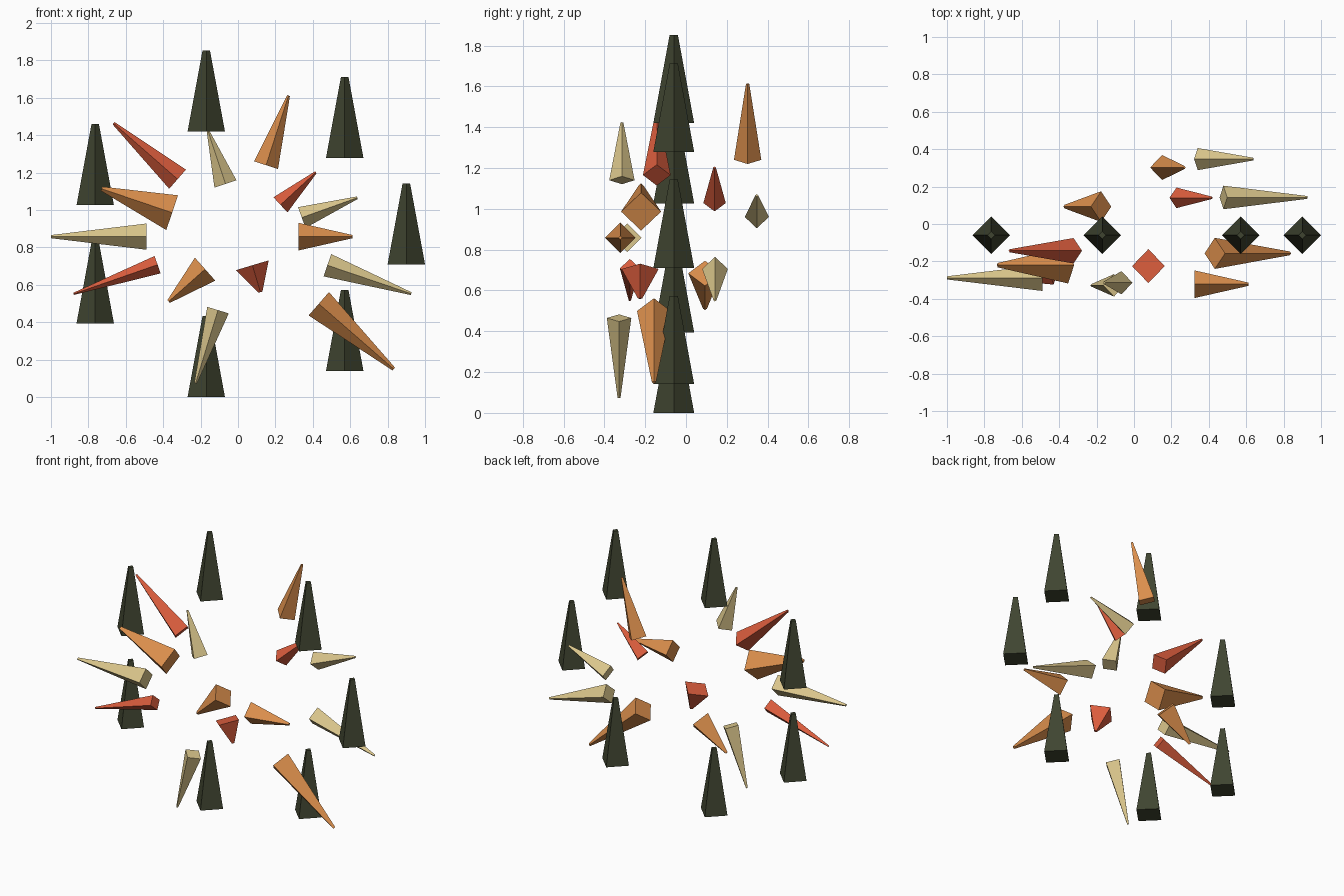
import bpy, bmesh, math
from mathutils import Matrix, Vector

if "Cube" in bpy.data.objects:
    bpy.data.objects.remove(bpy.data.objects["Cube"])


def material(name, srgb):
    m = bpy.data.materials.new(name)
    m.diffuse_color = [((c + 0.055) / 1.055) ** 2.4 for c in srgb] + [1.0]
    m.use_nodes = True
    m.node_tree.nodes["Principled BSDF"].inputs["Base Color"].default_value = m.diffuse_color
    return m


DARK = material("dark_olive", (0.25, 0.27, 0.19))
RED = material("brick_red", (0.86, 0.365, 0.24))
ORANGE = material("warm_orange", (0.86, 0.56, 0.30))
CREAM = material("straw_cream", (0.86, 0.78, 0.55))


def spike(name, base, tip, y, r_base, r_tip, mat):
    """Four-sided tapered spike in the plane y, from base (x, z) to tip (x, z)."""
    dx, dz = tip[0] - base[0], tip[1] - base[1]
    length = math.hypot(dx, dz)
    bm = bmesh.new()
    bmesh.ops.create_cone(bm, cap_ends=True, segments=4, radius1=r_base,
                          radius2=r_tip, depth=length,
                          matrix=Matrix.Translation((0, 0, length / 2)))
    mesh = bpy.data.meshes.new(name)
    bm.to_mesh(mesh)
    bm.free()
    mesh.materials.append(mat)
    obj = bpy.data.objects.new(name, mesh)
    obj.location = Vector((base[0], y, base[1]))
    obj.rotation_euler = (0, math.atan2(dx, dz), 0)
    bpy.context.collection.objects.link(obj)


# Ring of seven upright dark spikes on an ellipse
for i in range(7):
    a = 2 * math.pi * i / 7
    x, z = 0.025 + 0.875 * math.cos(a), 0.71 + 0.728 * math.sin(a)
    spike(f"dark_spike_{i + 1}", (x, z), (x, z + 0.433), -0.06, 0.10, 0.02, DARK)

# Burst of coloured spikes: base, tip, depth y, base radius
burst = {
    "red_spike": (RED, [
        ((-0.323, 1.165), (-0.665, 1.464), -0.143, 0.068),
        ((-0.430, 0.708), (-0.879, 0.552), -0.275, 0.049),
        ((0.077, 0.705), (0.120, 0.561), -0.225, 0.091),
        ((0.227, 1.028), (0.416, 1.202), 0.140, 0.055)]),
    "orange_spike": (ORANGE, [
        ((-0.352, 0.986), (-0.729, 1.114), -0.220, 0.098),
        ((-0.176, 0.684), (-0.371, 0.511), 0.093, 0.082),
        ((0.432, 0.499), (0.833, 0.150), -0.157, 0.083),
        ((0.323, 0.858), (0.611, 0.858), -0.322, 0.074),
        ((0.150, 1.240), (0.270, 1.612), 0.302, 0.067)]),
    "cream_spike": (CREAM, [
        ((-0.489, 0.858), (-1.000, 0.858), -0.288, 0.070),
        ((-0.107, 0.465), (-0.227, 0.074), -0.328, 0.060),
        ((0.478, 0.705), (0.926, 0.553), 0.142, 0.063),
        ((0.341, 0.960), (0.638, 1.066), 0.347, 0.059),
        ((-0.067, 1.140), (-0.160, 1.422), -0.314, 0.062)]),
}
for name, (mat, spikes) in burst.items():
    for i, (base, tip, y, r) in enumerate(spikes):
        spike(f"{name}_{i + 1}", base, tip, y, r, r * 0.12, mat)
